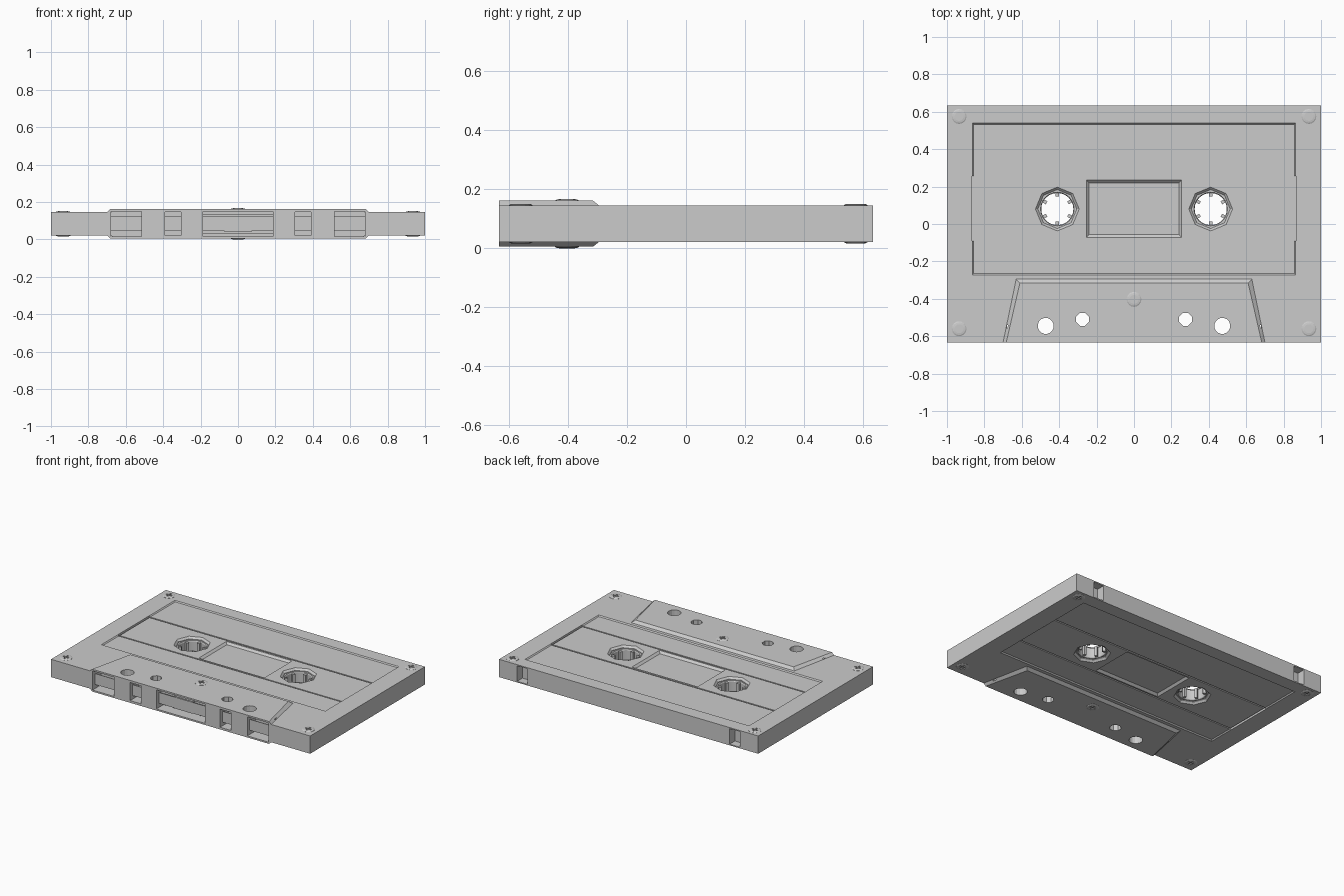
import bpy, bmesh, math

if "Cube" in bpy.data.objects:
    bpy.data.objects.remove(bpy.data.objects["Cube"])

MID = 0.083          # seam height, the model mirrors about it
TOP = 0.145          # top of the main shell


def circle(x, y, r, n, turn=0.0):
    return [(x + r * math.cos(turn + math.tau * i / n),
             y + r * math.sin(turn + math.tau * i / n)) for i in range(n)]


def rect(x0, x1, y0, y1):
    return [(x0, y0), (x1, y0), (x1, y1), (x0, y1)]


def loft(name, rings, loop=False):
    """Skin outlines given as (points, z); cap the ends, or close into a ring."""
    bm = bmesh.new()
    vs = [[bm.verts.new((x, y, z)) for x, y in pts] for pts, z in rings]
    n = len(vs[0])
    pairs = list(zip(vs, vs[1:])) + ([(vs[-1], vs[0])] if loop else [])
    for a, b in pairs:
        for i in range(n):
            j = (i + 1) % n
            bm.faces.new((a[i], a[j], b[j], b[i]))
    if not loop:
        bm.faces.new(vs[0])
        bm.faces.new(vs[-1])
    bmesh.ops.recalc_face_normals(bm, faces=bm.faces)
    me = bpy.data.meshes.new(name)
    bm.to_mesh(me)
    bm.free()
    ob = bpy.data.objects.new(name, me)
    bpy.context.collection.objects.link(ob)
    return ob


def box(name, x0, x1, y0, y1, z0, z1):
    pts = rect(x0, x1, y0, y1)
    return loft(name, [(pts, z0), (pts, z1)])


def boolean(ob, tool, op='DIFFERENCE'):
    mod = ob.modifiers.new("bool", 'BOOLEAN')
    mod.operation, mod.object, mod.solver = op, tool, 'EXACT'
    bpy.context.view_layer.objects.active = ob
    bpy.ops.object.modifier_apply(modifier=mod.name)
    bpy.data.objects.remove(tool)


def mirror_down(ob, name):
    """Copy reflected through the seam plane."""
    me = ob.data.copy()
    for v in me.vertices:
        v.co.z = 2 * MID - v.co.z
    me.flip_normals()
    new = bpy.data.objects.new(name, me)
    bpy.context.collection.objects.link(new)


# Upper shell with the raised head area along the front
shell = box("upper_shell", -1, 1, -0.633, 0.633, MID, TOP)
base = [(-0.70, -0.633), (0.70, -0.633), (0.63, -0.295), (-0.63, -0.295)]
peak = [(-0.683, -0.633), (0.683, -0.633), (0.61, -0.315), (-0.61, -0.315)]
boolean(shell, loft("head_area", [(base, 0.10), (base, TOP), (peak, 0.161)]), 'UNION')

# Label recess, framed groove and window recess
boolean(shell, loft("cut", [(rect(-0.858, 0.858, -0.264, 0.533), 0.138),
                            (rect(-0.865, 0.865, -0.272, 0.54), 0.1455)]))
for x0, x1, y0, y1 in ((-0.865, 0.865, 0.247, 0.257), (-0.865, 0.865, -0.09, -0.081),
                       (-0.865, -0.857, -0.09, 0.257), (0.857, 0.865, -0.09, 0.257)):
    boolean(shell, box("cut", x0, x1, y0, y1, 0.131, 0.15))
boolean(shell, loft("cut", [(rect(-0.24, 0.24, -0.055, 0.22), 0.124),
                            (rect(-0.255, 0.255, -0.072, 0.235), 0.139)]))

# Front openings: centre, then mirrored pairs; pin holes, hub holes, rear notches
boolean(shell, box("cut", -0.187, 0.187, -0.7, -0.55, 0, 0.150))
for s in (-1, 1):
    for xa, xb, z in ((0.515, 0.68, 0.150), (0.305, 0.39, 0.146)):
        boolean(shell, box("cut", min(s * xa, s * xb), max(s * xa, s * xb), -0.7, -0.54, 0, z))
    boolean(shell, box("cut", s * 0.82 - 0.04, s * 0.82 + 0.04, 0.575, 0.7, 0, 0.137))
    for x, y, r, n in ((0.472, -0.545, 0.043, 16), (0.275, -0.51, 0.037, 8)):
        pts = circle(s * x, y, r, n, math.pi / n)
        boolean(shell, loft("cut", [(pts, 0), (pts, 0.2)]))
    inner = circle(s * 0.41, 0.08, 0.104, 8)
    boolean(shell, loft("cut", [(inner, 0), (inner, 0.125),
                                (circle(s * 0.41, 0.08, 0.118, 8), 0.139),
                                (circle(s * 0.41, 0.08, 0.118, 8), 0.15)]))
mirror_down(shell, "lower_shell")

# Hubs with six drive teeth
for s, side in ((-1, "left"), (1, "right")):
    cx, cy = s * 0.41, 0.08
    hub = loft(side + "_hub", [(circle(cx, cy, r, 24), z) for r, z in (
        (0.11, 0.045), (0.11, 0.121), (0.09, 0.121), (0.086, 0.115),
        (0.086, 0.051), (0.09, 0.045))], loop=True)
    bpy.context.view_layer.objects.active = hub
    hub.select_set(True)
    bpy.ops.object.shade_smooth_by_angle()
    hub.select_set(False)
    for i in range(6):
        tooth = box(side + "_hub_tooth", 0.066, 0.09, -0.009, 0.009, 0.05, 0.116)
        tooth.location = (cx, cy, 0)
        tooth.rotation_euler.z = math.radians(30 + 60 * i)

# Cross-head screws on both faces
for x, y, z in ((-0.935, 0.575, TOP), (0.935, 0.575, TOP), (-0.935, -0.56, TOP),
                (0.935, -0.56, TOP), (0, -0.403, 0.161)):
    screw = loft("upper_screw", [(circle(x, y, r, 16), z + h) for r, h in (
        (0.040, -0.006), (0.040, 0.001), (0.034, 0.004), (0.024, 0.0055))])
    for a, b in ((0.022, 0.005), (0.005, 0.022)):
        boolean(screw, box("cut", x - a, x + a, y - b, y + b, z - 0.002, z + 0.02))
    mirror_down(screw, "lower_screw")

# Tape strip and pressure pad seen through the front openings
box("tape", -0.68, 0.68, -0.606, -0.602, 0.045, 0.121)
box("pressure_pad", -0.072, 0.072, -0.602, -0.58, 0.04, 0.126)
box("pad_spring", -0.187, 0.187, -0.58, -0.574, 0.03, 0.136)
